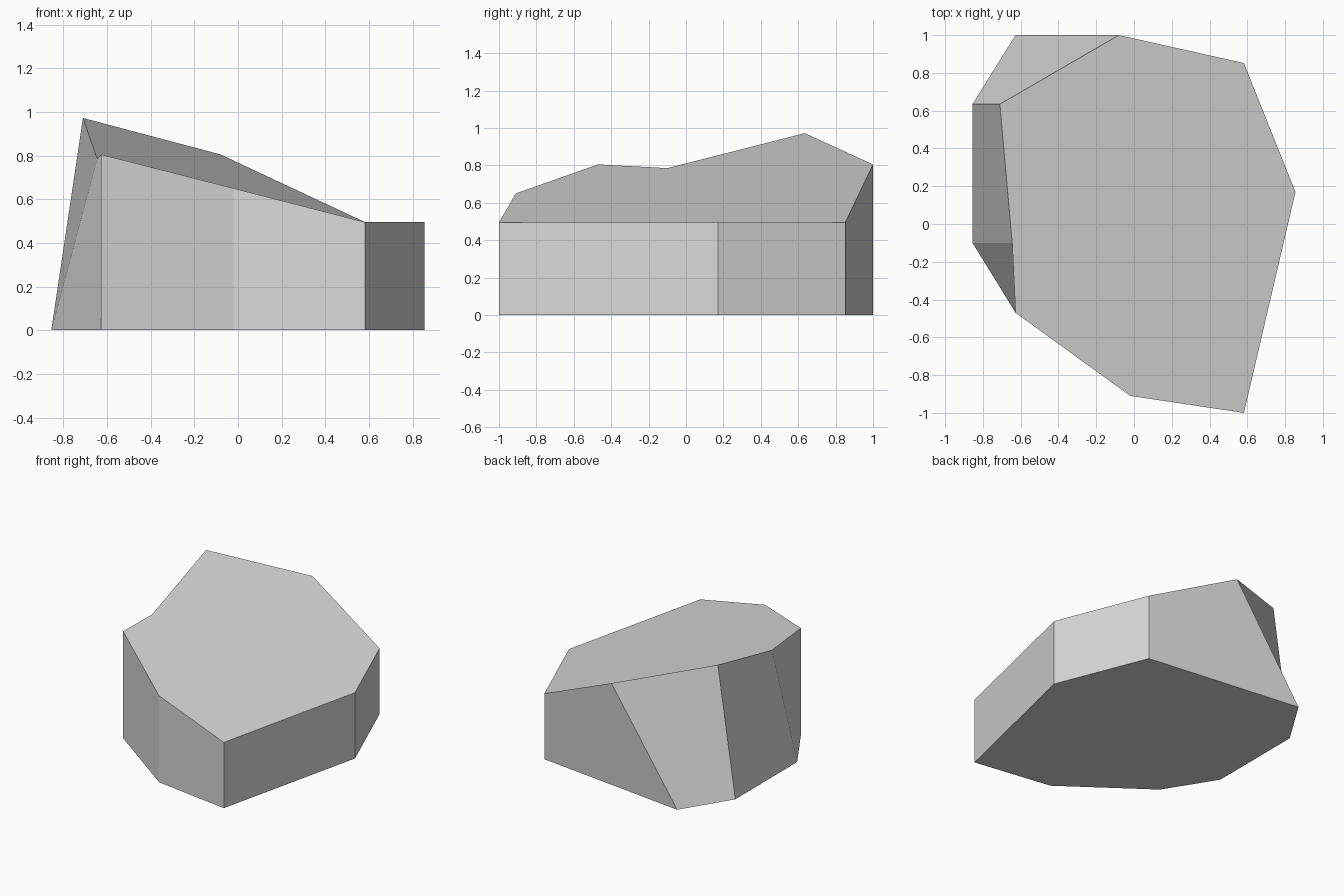
import bpy
import bmesh

cube = bpy.data.objects.get("Cube")
if cube:
    bpy.data.objects.remove(cube, do_unlink=True)

# Plain grey stone colour
grey = bpy.data.materials.new("stone_grey")
grey.use_nodes = True
colour = (0.69, 0.69, 0.69, 1)
grey.diffuse_color = colour
grey.node_tree.nodes["Principled BSDF"].inputs["Base Color"].default_value = colour

# Ground outline, counterclockwise from the front left corner
base = [(0.582, -1), (0.855, 0.17), (0.582, 0.852), (-0.627, 1),
        (-0.855, 0.635), (-0.855, -0.1), (-0.627, -0.47), (-0.02, -0.91)]

# Upper rim: straight above the base, apart from the chipped corners
rim_z = [0.495, 0.495, 0.495, 0.805, 0.972, 0.785, 0.805, 0.65]
chipped = {3: (-0.08, 1), 4: (-0.71, 0.635), 5: (-0.645, -0.1)}

bm = bmesh.new()
lower = [bm.verts.new((x, y, 0)) for x, y in base]
upper = [bm.verts.new((*chipped.get(i, xy), z))
         for i, (xy, z) in enumerate(zip(base, rim_z))]

# Underside, and sloping top whose first corner is the level left one
bm.faces.new(lower[::-1])
bm.faces.new(upper[1:] + upper[:1])

# Faceted sides, each creased from its far ground corner to its near rim corner
for i in range(len(base)):
    j = (i + 1) % len(base)
    bm.faces.new((lower[j], upper[j], upper[i], lower[i]))

mesh = bpy.data.meshes.new("rock")
bm.to_mesh(mesh)
bm.free()
mesh.materials.append(grey)
rock = bpy.data.objects.new("rock", mesh)
bpy.context.collection.objects.link(rock)
